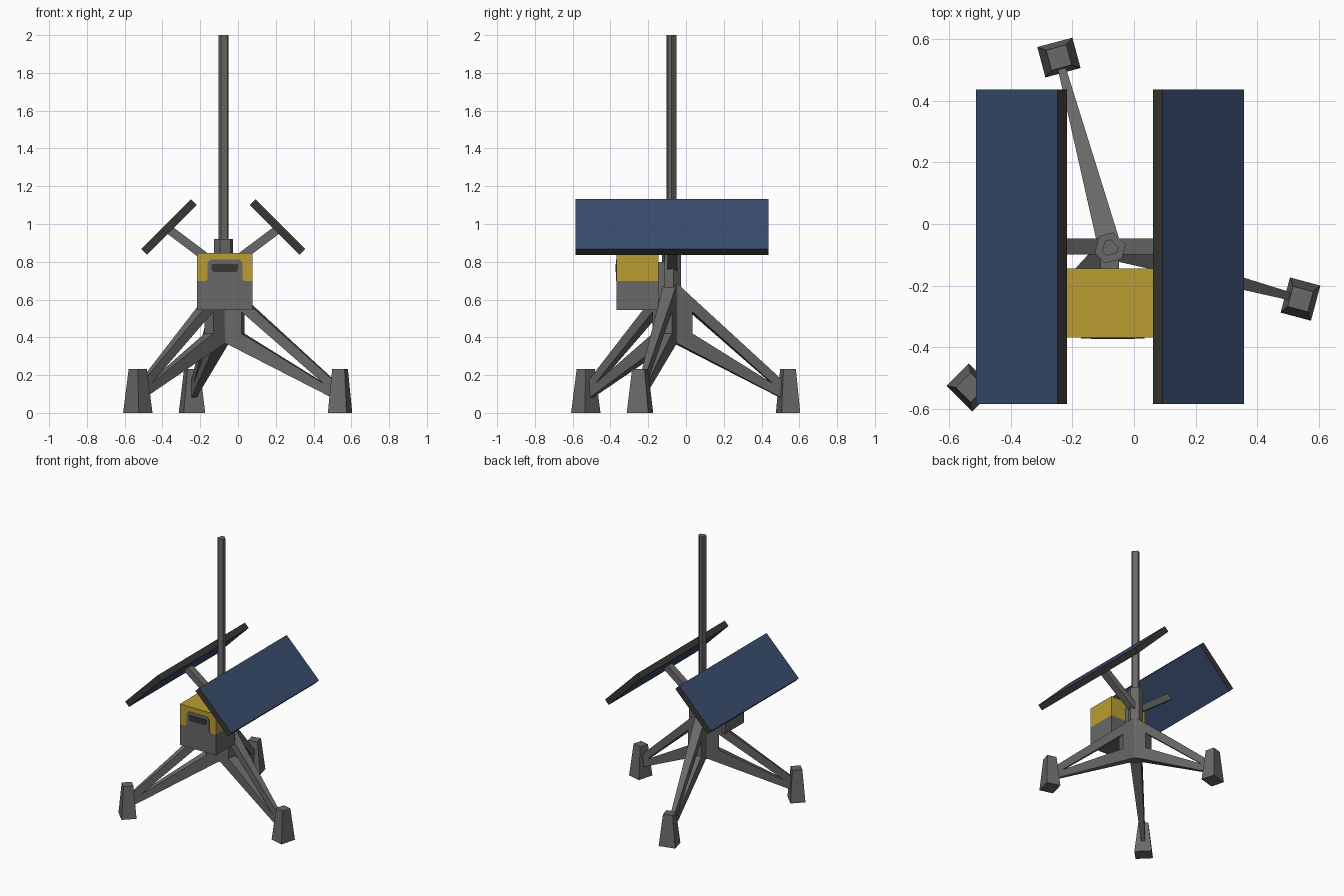
import bpy, bmesh, math
from mathutils import Vector, Matrix

if "Cube" in bpy.data.objects:
    bpy.data.objects.remove(bpy.data.objects["Cube"])

HUB = Vector((-0.078, -0.078, 0))
LEG_ANGLES = (105, -15, 225)


def mat(name, rgb):
    m = bpy.data.materials.new(name)
    m.diffuse_color = (*rgb, 1)
    m.use_nodes = True
    m.node_tree.nodes["Principled BSDF"].inputs["Base Color"].default_value = m.diffuse_color
    return m


GREY = mat("grey_metal", (0.14, 0.14, 0.14))
DARK = mat("dark_trim", (0.04, 0.038, 0.034))
BLUE = mat("panel_blue", (0.040, 0.072, 0.155))
YELLOW = mat("case_yellow", (0.50, 0.34, 0.032))


def loft(bm, a, b):
    """Closed solid between two matching point loops."""
    va = [bm.verts.new(p) for p in a]
    vb = [bm.verts.new(p) for p in b]
    n = len(a)
    bm.faces.new(va)
    bm.faces.new(vb[::-1])
    for i in range(n):
        j = (i + 1) % n
        bm.faces.new((va[j], va[i], vb[i], vb[j]))


def finish(bm, name, *mats, matrix=None):
    bmesh.ops.recalc_face_normals(bm, faces=bm.faces)
    me = bpy.data.meshes.new(name)
    bm.to_mesh(me)
    bm.free()
    for m in mats:
        me.materials.append(m)
    ob = bpy.data.objects.new(name, me)
    bpy.context.collection.objects.link(ob)
    if matrix:
        ob.matrix_world = matrix
    return ob


def box_bm(size):
    bm = bmesh.new()
    bmesh.ops.create_cube(bm, size=1)
    bmesh.ops.scale(bm, vec=size, verts=bm.verts)
    return bm


def trunc_tri(radius, half_deg, z):
    """Triangle with cut corners, corners pointing along the legs."""
    angs = [math.radians(a + s) for a in (-15, 105, 225) for s in (-half_deg, half_deg)]
    return [(radius * math.cos(a), radius * math.sin(a), z) for a in angs]


def prism(name, radius, half_deg, z0, z1):
    bm = bmesh.new()
    loft(bm, trunc_tri(radius, half_deg, z0), trunc_tri(radius, half_deg, z1))
    return finish(bm, name, GREY, matrix=Matrix.Translation(HUB))


# Central column and mast
prism("column", 0.052, 27, 0.37, 0.92)
prism("mast", 0.028, 20, 0.90, 2.0)

# Legs: post, upper and lower beams that get thinner towards the foot
LEG_PROFILES = (
    [(0, 0.365), (0.03, 0.365), (0.108, 0.326), (0.108, 0.61), (0.04, 0.67), (0, 0.69)],
    [(0.108, 0.61), (0.63, 0.152), (0.63, 0.09), (0.108, 0.535)],
    [(0.108, 0.42), (0.63, 0.11), (0.63, 0.065), (0.108, 0.326)],
)


def leg_half_width(r):
    return 0.036 if r < 0.04 else 0.036 - 0.024 * (r - 0.04) / 0.59


for i, ang in enumerate(LEG_ANGLES, 1):
    M = Matrix.Translation(HUB) @ Matrix.Rotation(math.radians(ang), 4, 'Z')
    bm = bmesh.new()
    for prof in LEG_PROFILES:
        loft(bm, [(r, leg_half_width(r), z) for r, z in prof],
             [(r, -leg_half_width(r), z) for r, z in prof])
    finish(bm, f"leg_{i}", GREY, matrix=M)

    # Tapered foot
    bm = bmesh.new()
    corners = ((-1, -1), (1, -1), (1, 1), (-1, 1))
    loft(bm, [(0.64 + 0.051 * x, 0.059 * y, 0) for x, y in corners],
         [(0.64 + 0.034 * x, 0.034 * y, 0.232) for x, y in corners])
    finish(bm, f"foot_{i}", GREY, matrix=M)

# Solar panels with blue faces and dark edges, each on a sloping arm
for side, s in (("left", -1), ("right", 1)):
    bm = box_bm((0.373, 1.02, 0.044))
    bm.normal_update()
    for f in bm.faces:
        f.material_index = 1 if abs(f.normal.z) > 0.5 else 0
    M = (Matrix.Translation(HUB + Vector((s * 0.287, 0.004, 0.984)))
         @ Matrix.Rotation(s * math.radians(45), 4, 'Y'))
    finish(bm, f"{side}_solar_panel", DARK, BLUE, matrix=M)

    a = HUB + Vector((0, 0.005, 0.755))
    b = HUB + Vector((s * 0.28, 0.005, 0.965))
    bm = box_bm((0.052, 0.046, (b - a).length))
    M = Matrix.Translation((a + b) / 2) @ (b - a).to_track_quat('Z', 'X').to_matrix().to_4x4()
    # keep the wide side of the arm along y
    M = M @ Matrix.Rotation(math.radians(90 if abs((M.to_3x3() @ Vector((1, 0, 0))).y) < 0.5 else 0), 4, 'Z')
    finish(bm, f"{side}_panel_arm", GREY, matrix=M)

# Equipment case: yellow top half, grey lower half
bm = box_bm((0.294, 0.223, 0.302))
bmesh.ops.translate(bm, vec=(-0.07, -0.2565, 0.696), verts=bm.verts)
bmesh.ops.bisect_plane(bm, geom=bm.verts[:] + bm.edges[:] + bm.faces[:],
                       plane_co=(0, 0, 0.698), plane_no=(0, 0, 1))
for f in bm.faces:
    f.material_index = 1 if f.calc_center_median().z > 0.70 else 0
finish(bm, "equipment_case", GREY, YELLOW)


def front_plate(name, outline, y0, y1, material):
    bm = bmesh.new()
    loft(bm, [(x, y0, z) for x, z in outline], [(x, y1, z) for x, z in outline])
    finish(bm, name, material)


# Grey front cover and dark slot
front_plate("case_front_cover",
            [(-0.172, 0.698), (-0.161, 0.709), (-0.161, 0.795), (-0.146, 0.811),
             (0.008, 0.811), (0.023, 0.795), (0.023, 0.709), (0.034, 0.698)],
            -0.366, -0.371, GREY)
front_plate("case_slot",
            [(-0.140, 0.757), (-0.140, 0.788), (0.001, 0.788), (0.001, 0.757),
             (-0.010, 0.746), (-0.129, 0.746)],
            -0.369, -0.374, DARK)

# Bracket joining the case to the column
finish(box_bm((0.06, 0.08, 0.2)), "case_bracket", GREY,
       matrix=Matrix.Translation((-0.078, -0.13, 0.70)))
